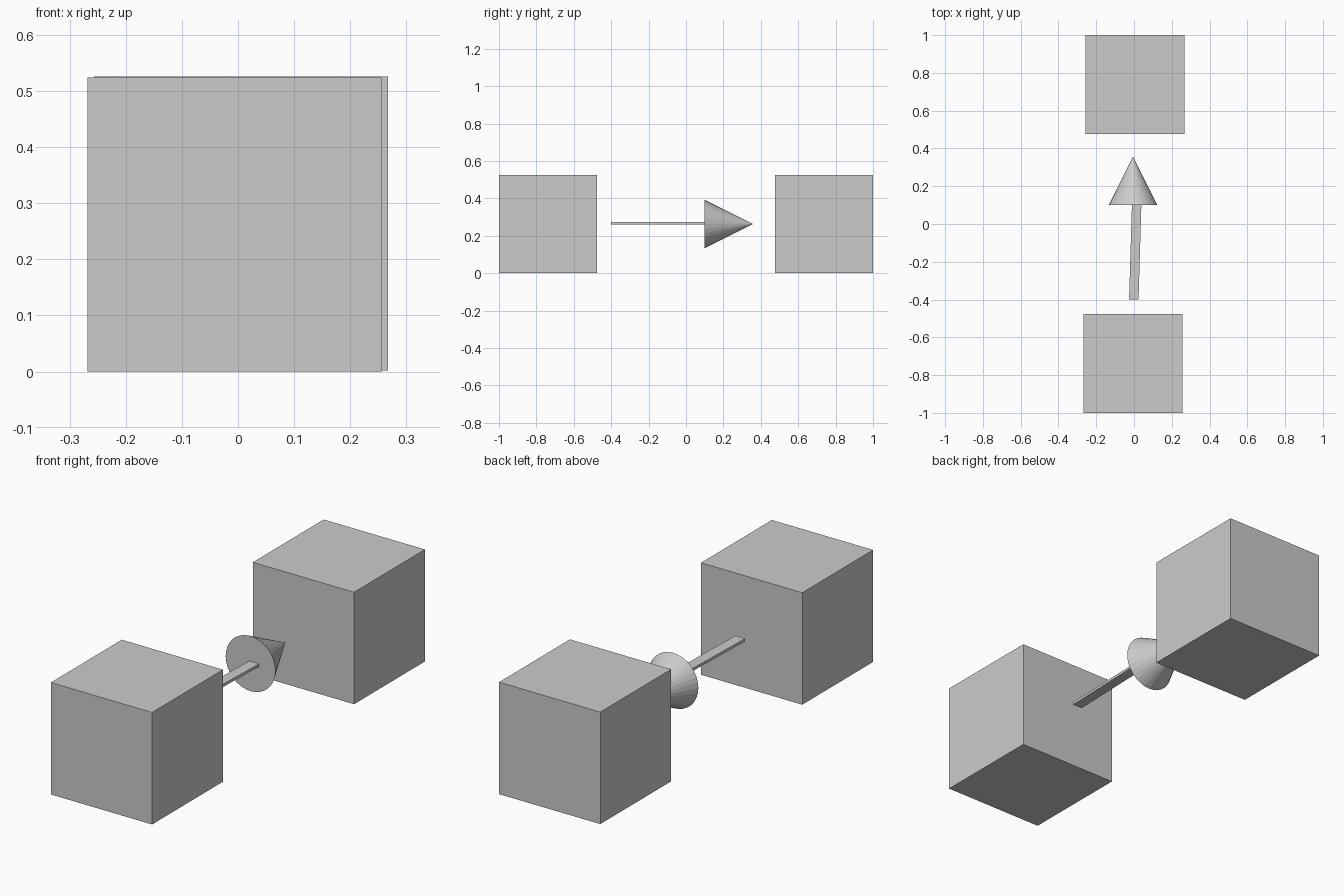
import bpy, math

if "Cube" in bpy.data.objects:
    bpy.data.objects.remove(bpy.data.objects["Cube"])


def add_box(name, center, size, turn=0.0):
    bpy.ops.mesh.primitive_cube_add(size=1, location=center, rotation=(0, 0, turn))
    box = bpy.context.object
    box.name = name
    box.scale = size
    return box


# Two cubes at either end, slightly offset sideways
CUBE = 0.524
add_box("front_cube", (-0.0065, -0.738, 0.262), (CUBE, CUBE, CUBE))
add_box("back_cube", (0.0055, 0.738, 0.264), (CUBE, CUBE, CUBE))

# Flat arrow shaft, turned slightly off the y axis
start, end = (-0.001, -0.40), (0.014, 0.10)
dx, dy = end[0] - start[0], end[1] - start[1]
add_box("arrow_shaft",
        ((start[0] + end[0]) / 2, (start[1] + end[1]) / 2, 0.267),
        (0.05, math.hypot(dx, dy), 0.013),
        -math.atan2(dx, dy))

# Faceted cone head pointing towards the back cube
bpy.ops.mesh.primitive_cone_add(vertices=32, radius1=0.129, radius2=0, depth=0.257,
                                location=(-0.005, 0.2285, 0.263),
                                rotation=(-math.pi / 2, 0, 0))
bpy.context.object.name = "arrow_head"
